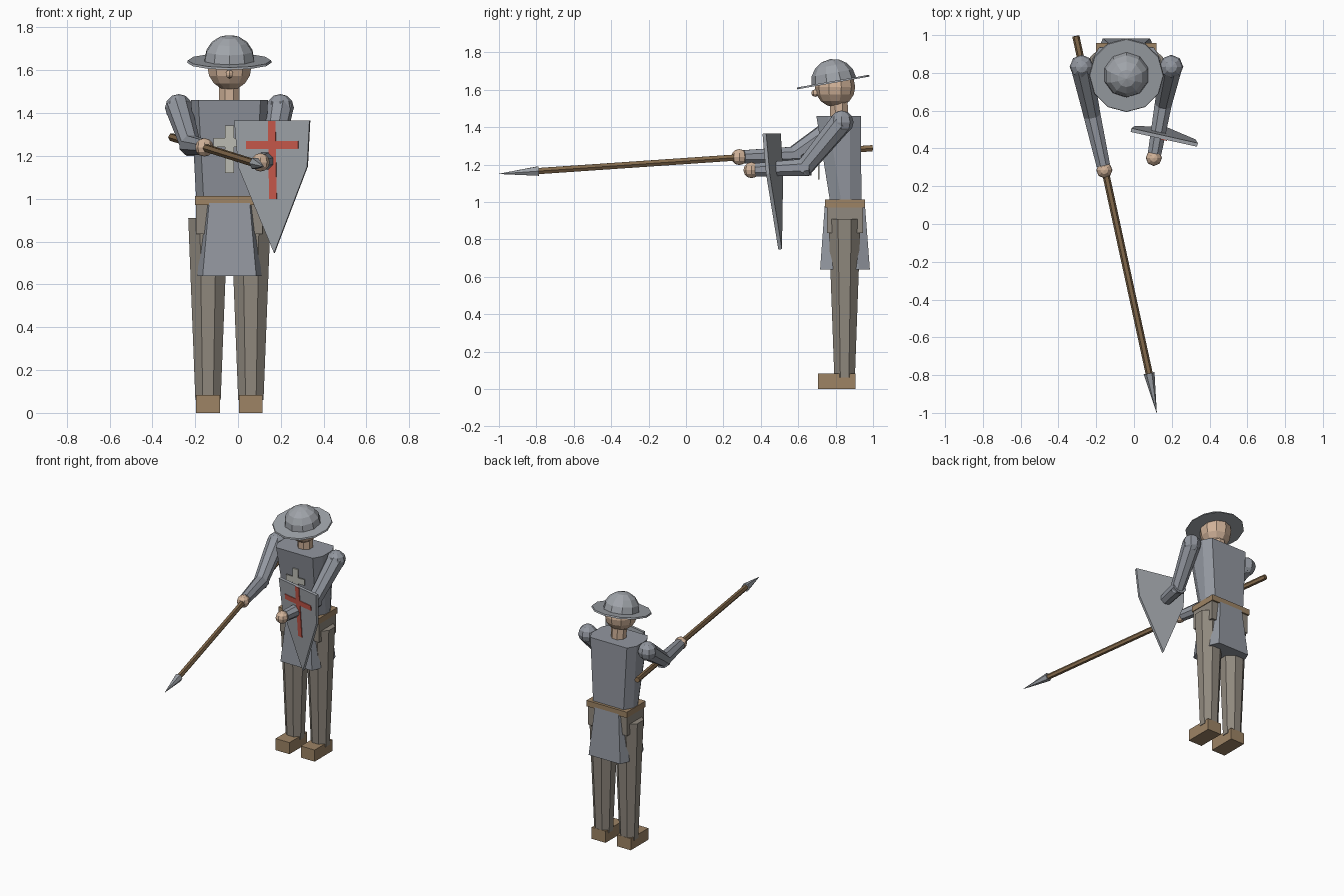
import bpy, bmesh, math
from mathutils import Vector, Matrix

cube = bpy.data.objects.get("Cube")
if cube:
    bpy.data.objects.remove(cube, do_unlink=True)


def material(name, r, g, b):
    m = bpy.data.materials.new(name)
    m.use_nodes = True
    m.diffuse_color = (r, g, b, 1)
    m.node_tree.nodes["Principled BSDF"].inputs["Base Color"].default_value = (r, g, b, 1)
    return m


MAIL = material("mail grey", .29, .31, .35)
STEEL = material("steel grey", .35, .37, .40)
CLOTH = material("trouser grey brown", .28, .25, .21)
LEATHER = material("leather tan", .34, .23, .13)
WOOD = material("wood brown", .24, .15, .075)
SKIN = material("skin", .64, .45, .32)
RED = material("red paint", .58, .10, .07)
PALE = material("pale badge", .50, .50, .45)

CX = -0.04   # body centre line


def finish(name, bm, mat):
    bmesh.ops.recalc_face_normals(bm, faces=bm.faces)
    me = bpy.data.meshes.new(name)
    bm.to_mesh(me)
    bm.free()
    me.materials.append(mat)
    ob = bpy.data.objects.new(name, me)
    bpy.context.collection.objects.link(ob)
    return ob


def box(name, mat, x, y, z):
    """Box from (min, max) pairs."""
    bm = bmesh.new()
    bmesh.ops.create_cube(bm, size=1)
    for v in bm.verts:
        v.co = [p[0] + (c + .5) * (p[1] - p[0]) for c, p in zip(v.co, (x, y, z))]
    return finish(name, bm, mat)


def tube(name, mat, a, b, r1, r2, sides=8):
    """Tapered prism between two points."""
    a, b = Vector(a), Vector(b)
    d = b - a
    m = Matrix.Translation((a + b) / 2) @ d.to_track_quat('Z', 'Y').to_matrix().to_4x4()
    m = m @ Matrix.Rotation(math.pi / sides, 4, 'Z')
    bm = bmesh.new()
    bmesh.ops.create_cone(bm, cap_ends=True, segments=sides, radius1=r1, radius2=r2,
                          depth=d.length, matrix=m)
    return finish(name, bm, mat)


def ball(name, mat, centre, r, seg=8, rings=6, scale_z=1):
    bm = bmesh.new()
    m = Matrix.Translation(centre) @ Matrix.Diagonal((1, 1, scale_z, 1))
    bmesh.ops.create_uvsphere(bm, u_segments=seg, v_segments=rings, radius=r, matrix=m)
    return finish(name, bm, mat)


def chamfered(name, mat, sections, cut_x, cut_y):
    """Loft of chamfered rectangles: (z, half width, front y, back y)."""
    bm = bmesh.new()
    rings = []
    for z, h, f, b in sections:
        i = h - cut_x
        pts = [(-i, f), (i, f), (h, f + cut_y), (h, b - cut_y),
               (i, b), (-i, b), (-h, b - cut_y), (-h, f + cut_y)]
        rings.append([bm.verts.new((CX + x, y, z)) for x, y in pts])
    for lo, hi in zip(rings, rings[1:]):
        for k in range(8):
            n = (k + 1) % 8
            bm.faces.new((lo[k], lo[n], hi[n], hi[k]))
    bm.faces.new(rings[0])
    bm.faces.new(rings[-1])
    return finish(name, bm, mat)


def plate(name, mat, outline, y, thick):
    """Outline in x and z, extruded along y."""
    bm = bmesh.new()
    face = bm.faces.new([bm.verts.new((x, y, z)) for x, z in outline])
    new = bmesh.ops.extrude_face_region(bm, geom=[face])["geom"]
    bmesh.ops.translate(bm, vec=(0, thick, 0),
                        verts=[g for g in new if isinstance(g, bmesh.types.BMVert)])
    return finish(name, bm, mat)


def cross(x, z, half, arm, top, bottom):
    """Cross outline, centred on x and z."""
    h, a = half, arm
    return [(x + p, z + q) for p, q in
            [(-h, top), (-h, h), (-a, h), (-a, -h), (-h, -h), (-h, bottom),
             (h, bottom), (h, -h), (a, -h), (a, h), (h, h), (h, top)]]


# Legs and feet
for side, s in (("right", -1), ("left", 1)):
    x = CX + s * .1
    tube(side + "_leg", CLOTH, (x, .848, .06), (x, .848, .91), .064, .1)
    bpy.data.objects[side + "_leg"].scale.y = .93
    bpy.data.objects[side + "_leg"].location.y = .848 * .07
    box(side + "_foot", LEATHER, (x - .055, x + .055), (.705, .905), (0, .083))

# Hips, skirt, belt and torso
box("hips", CLOTH, (CX - .155, CX + .155), (.755, .945), (.835, .975))
chamfered("skirt", MAIL, [(.64, .15, .717, .983), (.98, .12, .742, .957)], .025, .06)
box("belt", LEATHER, (CX - .16, CX + .16), (.743, .957), (.97, 1.012))
chamfered("torso", MAIL, [(.99, .155, .772, .938), (1.46, .18, .697, .935)], .035, .06)
plate("chest_cross", PALE, cross(CX, 1.262, .021, .074, .08, -.142), .705, .009)

# Neck, head and nose
tube("neck", SKIN, (CX, .82, 1.44), (CX, .815, 1.56), .052, .052)
ball("head", SKIN, (CX, .797, 1.615), .108, 10, 8)
ball("nose", SKIN, (CX, .69, 1.582), .02, 6, 5)

# Helmet: faceted dome on a tilted brim
bm = bmesh.new()
bmesh.ops.create_uvsphere(bm, u_segments=10, v_segments=8, radius=.122)
bmesh.ops.bisect_plane(bm, geom=bm.verts[:] + bm.edges[:] + bm.faces[:],
                       plane_co=(0, 0, -.005), plane_no=(0, 0, 1), clear_inner=True)
dome = finish("helmet_dome", bm, STEEL)
dome.location = (CX, .79, 1.643)
bm = bmesh.new()
bmesh.ops.create_cone(bm, cap_ends=True, segments=12, radius1=.198, radius2=.194, depth=.01)
brim = finish("helmet_brim", bm, STEEL)
brim.location = (CX, .787, 1.641)
for part in (dome, brim):
    part.rotation_euler.x = math.radians(10)

# Arms: shoulder, elbow and hand positions
arms = {
    "right": ((-.277, .832, 1.425), (-.222, .575, 1.25), (-.157, .285, 1.24)),
    "left": ((.197, .832, 1.425), (.155, .635, 1.185), (.105, .35, 1.17)),
}
for side, pts in arms.items():
    shoulder, elbow, hand = map(Vector, pts)
    up, fore = (elbow - shoulder).normalized(), (hand - elbow).normalized()
    ball(side + "_shoulder", MAIL, shoulder, .064)
    tube(side + "_upper_arm", MAIL, shoulder, elbow + up * .025, .062, .047)
    tube(side + "_forearm", MAIL, elbow - fore * .03, hand - fore * .025, .05, .039)
    ball(side + "_hand", SKIN, hand, .043)

# Spear
butt, neck, tip = (-.308, .995, 1.287), (.08, -.79, 1.165), (.12, -1, 1.15)
tube("spear_shaft", WOOD, butt, neck, .019, .019, 6)
tube("spear_head", STEEL, neck, tip, .029, .001, 6)

# Shield with a painted cross, origin at the middle of its top edge
half = [(.18, 0), (.165, -.215)]
outline = half + [(0, -.62)] + [(-x, z) for x, z in reversed(half)]
shield = plate("shield", STEEL, outline, -.01, .02)
emblem = plate("shield_cross", RED, cross(0, -.113, .018, .125, .112, -.253), -.015, .006)
for part in (shield, emblem):
    part.location = (.16, .458, 1.365)
    part.rotation_euler = (.075, 0, -.22)
